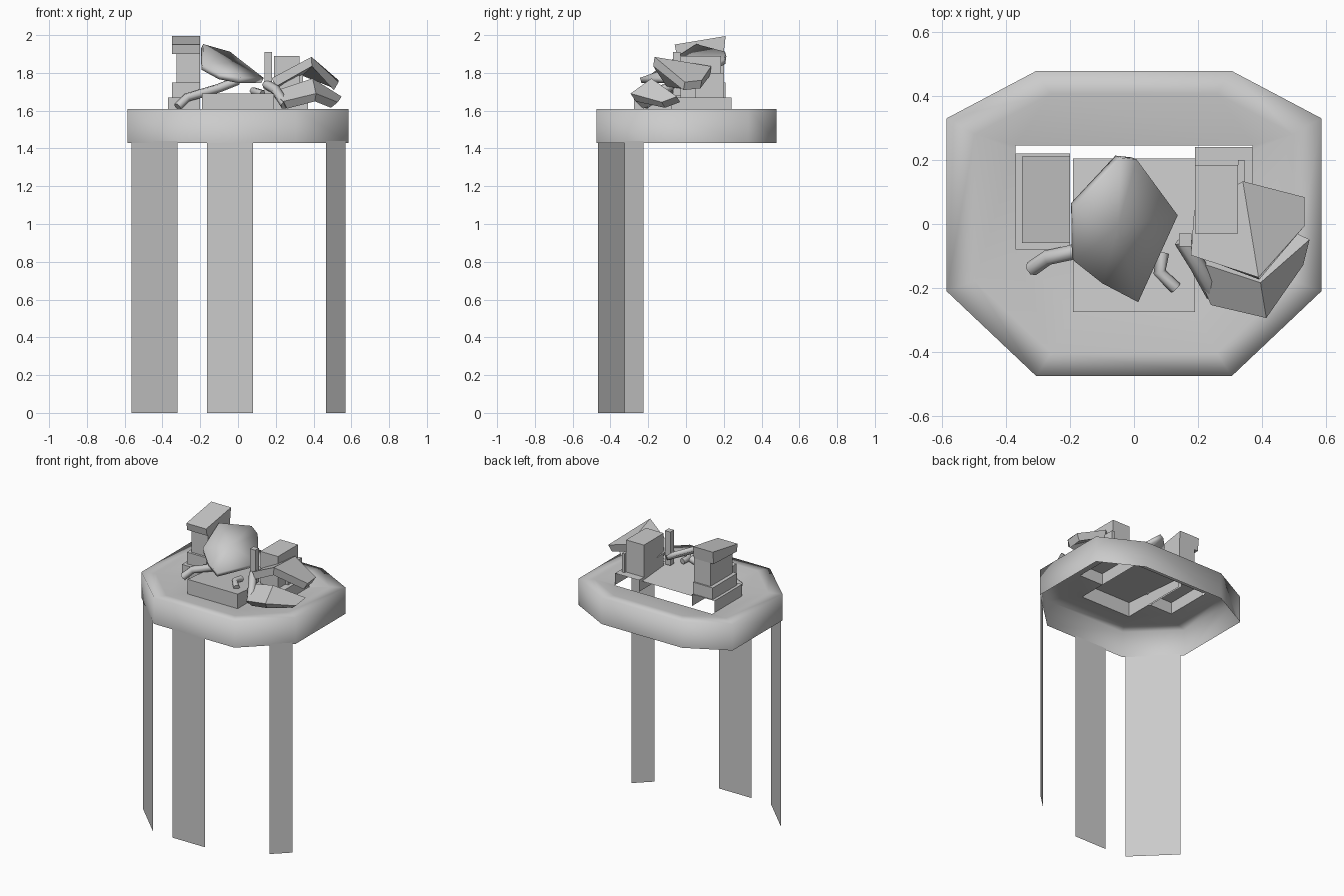
import bpy
import bmesh
from mathutils import Vector

cube = bpy.data.objects.get("Cube")
if cube:
    bpy.data.objects.remove(cube, do_unlink=True)

grey = bpy.data.materials.new("plain_grey")
grey.use_nodes = True
colour = (0.6, 0.6, 0.6, 1)
grey.diffuse_color = colour
grey.node_tree.nodes["Principled BSDF"].inputs["Base Color"].default_value = colour


def add_object(name, bm, smooth=False):
    bmesh.ops.recalc_face_normals(bm, faces=bm.faces)
    mesh = bpy.data.meshes.new(name)
    bm.to_mesh(mesh)
    bm.free()
    mesh.materials.append(grey)
    for poly in mesh.polygons:
        poly.use_smooth = smooth
    obj = bpy.data.objects.new(name, mesh)
    bpy.context.collection.objects.link(obj)
    return obj


def loft(name, rows, closed=False, smooth=False, extra=()):
    """Join rows of points of equal length with quads."""
    bm = bmesh.new()
    grid = [[bm.verts.new(p) for p in row] for row in rows]
    count = len(rows[0])
    for a, b in zip(grid, grid[1:]):
        for i in range(count if closed else count - 1):
            j = (i + 1) % count
            bm.faces.new((a[i], a[j], b[j], b[i]))
    for points in extra:
        bm.faces.new([bm.verts.new(p) for p in points])
    bmesh.ops.remove_doubles(bm, verts=bm.verts, dist=0.0001)
    return add_object(name, bm, smooth)


def shell(name, x, y, z, open_sides=("bottom",), rise=0):
    """Box with some sides left open; rise lifts the back of its top."""
    bm = bmesh.new()
    v = {(i, j, k): bm.verts.new((x[i], y[j], z[k] + rise * j * k))
         for i in (0, 1) for j in (0, 1) for k in (0, 1)}
    sides = {"bottom": (2, 0), "top": (2, 1), "front": (1, 0),
             "back": (1, 1), "right": (0, 0), "left": (0, 1)}
    for side, (axis, value) in sides.items():
        if side not in open_sides:
            a, b = [n for n in range(3) if n != axis]
            corners = []
            for s, t in ((0, 0), (1, 0), (1, 1), (0, 1)):
                key = [0, 0, 0]
                key[axis], key[a], key[b] = value, s, t
                corners.append(v[tuple(key)])
            bm.faces.new(corners)
    return add_object(name, bm)


def thicken(obj, depth):
    mod = obj.modifiers.new("thickness", "SOLIDIFY")
    mod.thickness = depth
    mod.offset = 0


def tube(name, points, radius):
    curve = bpy.data.curves.new(name, "CURVE")
    curve.dimensions = "3D"
    curve.bevel_depth = radius
    curve.bevel_resolution = 1
    curve.use_fill_caps = True
    spline = curve.splines.new("POLY")
    spline.points.add(len(points) - 1)
    for point, co in zip(spline.points, points):
        point.co = (*co, 1)
    curve.materials.append(grey)
    obj = bpy.data.objects.new(name, curve)
    bpy.context.collection.objects.link(obj)


def mirrored(half):
    return half + [(-x, y) for x, y in reversed(half)]


def at(points, z, scale=1):
    return [(x * scale, y * scale, z) for x, y in points]


# Octagonal platform, open below, with a dished top around the opening
outline = mirrored([(0.305, 0.478), (0.585, 0.33), (0.585, -0.21), (0.305, -0.475)])
opening = mirrored([(0.37, 0.245), (0.37, 0.23), (0.37, -0.08), (0.19, -0.275)])
notches = [[(s * 0.37, -0.08, 1.59), (s * 0.19, -0.275, 1.59), (s * 0.19, -0.08, 1.59)]
           for s in (-1, 1)]
loft("platform", [at(outline, 1.43), at(outline, 1.61),
                  at(outline, 1.61, 0.85), at(opening, 1.59)],
     closed=True, smooth=True, extra=notches)

# Flat legs along the front
for name, a, b in (("right_leg", (-0.565, -0.225), (-0.32, -0.465)),
                   ("front_leg", (-0.165, -0.472), (0.08, -0.472)),
                   ("left_leg", (0.465, -0.325), (0.57, -0.225))):
    loft(name, [at((a, b), 0), at((a, b), 1.44)])

# Raised steps in the opening
shell("centre_step", (-0.19, 0.19), (-0.275, 0.205), (1.59, 1.69), ("bottom", "back"), -0.04)
shell("right_step", (-0.37, -0.2), (-0.08, 0.22), (1.59, 1.67), ("bottom", "back"))
shell("left_step", (0.19, 0.37), (-0.08, 0.24), (1.59, 1.67), ("bottom", "back"))

# Towers on the side steps
shell("right_tower_base", (-0.35, -0.2), (-0.055, 0.21), (1.67, 1.75))
shell("right_tower", (-0.325, -0.2), (-0.04, 0.2), (1.75, 1.92))
cap_x = (-0.35, -0.2)
loft("right_tower_cap", [[(x, y, z) for x in cap_x] for y, z in
                         ((0.2, 1.91), (0.21, 1.995), (-0.06, 1.95), (-0.05, 1.9), (0.2, 1.91))],
     extra=[[(x, 0.2, 1.91), (x, 0.21, 1.995), (x, -0.06, 1.95), (x, -0.05, 1.9)]
            for x in cap_x])
shell("left_tower", (0.19, 0.325), (-0.03, 0.185), (1.67, 1.89))
shell("left_tower_side", (0.325, 0.345), (0.05, 0.2), (1.67, 1.8))
shell("post", (0.14, 0.18), (-0.07, -0.03), (1.68, 1.91))

# Tilted centre panel, folded along its middle
bm = bmesh.new()
rim = [(-0.19, 0.06, 1.94), (-0.05, 0.21, 1.9), (0, 0.205, 1.86), (0.13, 0.03, 1.76),
       (0.01, -0.24, 1.76), (-0.1, -0.18, 1.78), (-0.19, -0.11, 1.83)]
verts = [bm.verts.new(p) for p in rim]
hub = bm.verts.new(sum((Vector(p) for p in rim), Vector()) / len(rim) + Vector((0, 0, 0.01)))
for i, vert in enumerate(verts):
    bm.faces.new((hub, verts[i - 1], vert))
thicken(add_object("centre_panel", bm, True), 0.03)

# Two bent slabs stacked on the left
thicken(loft("upper_slab", [
    [(0.19, -0.1, 1.75), (0.39, -0.17, 1.86), (0.52, -0.01, 1.73)],
    [(0.2, 0.04, 1.73), (0.34, 0.13, 1.81), (0.52, 0.08, 1.74)]]), 0.05)
thicken(loft("lower_slab", [
    [(0.19, -0.1, 1.68), (0.39, -0.17, 1.75), (0.53, -0.04, 1.66)],
    [(0.25, -0.24, 1.63), (0.41, -0.28, 1.67), (0.51, -0.12, 1.63)]]), 0.05)

# Bent tubes lying on the steps
tube("right_tube", [(-0.32, -0.14, 1.62), (-0.27, -0.105, 1.67), (-0.2, -0.09, 1.69),
                    (-0.1, -0.06, 1.72), (0, -0.05, 1.76)], 0.024)
tube("centre_tube", [(0.09, -0.09, 1.7), (0.08, -0.15, 1.705), (0.13, -0.2, 1.69)], 0.02)
tube("left_tube", [(0.15, -0.05, 1.74), (0.2, -0.13, 1.71), (0.25, -0.22, 1.63)], 0.026)
